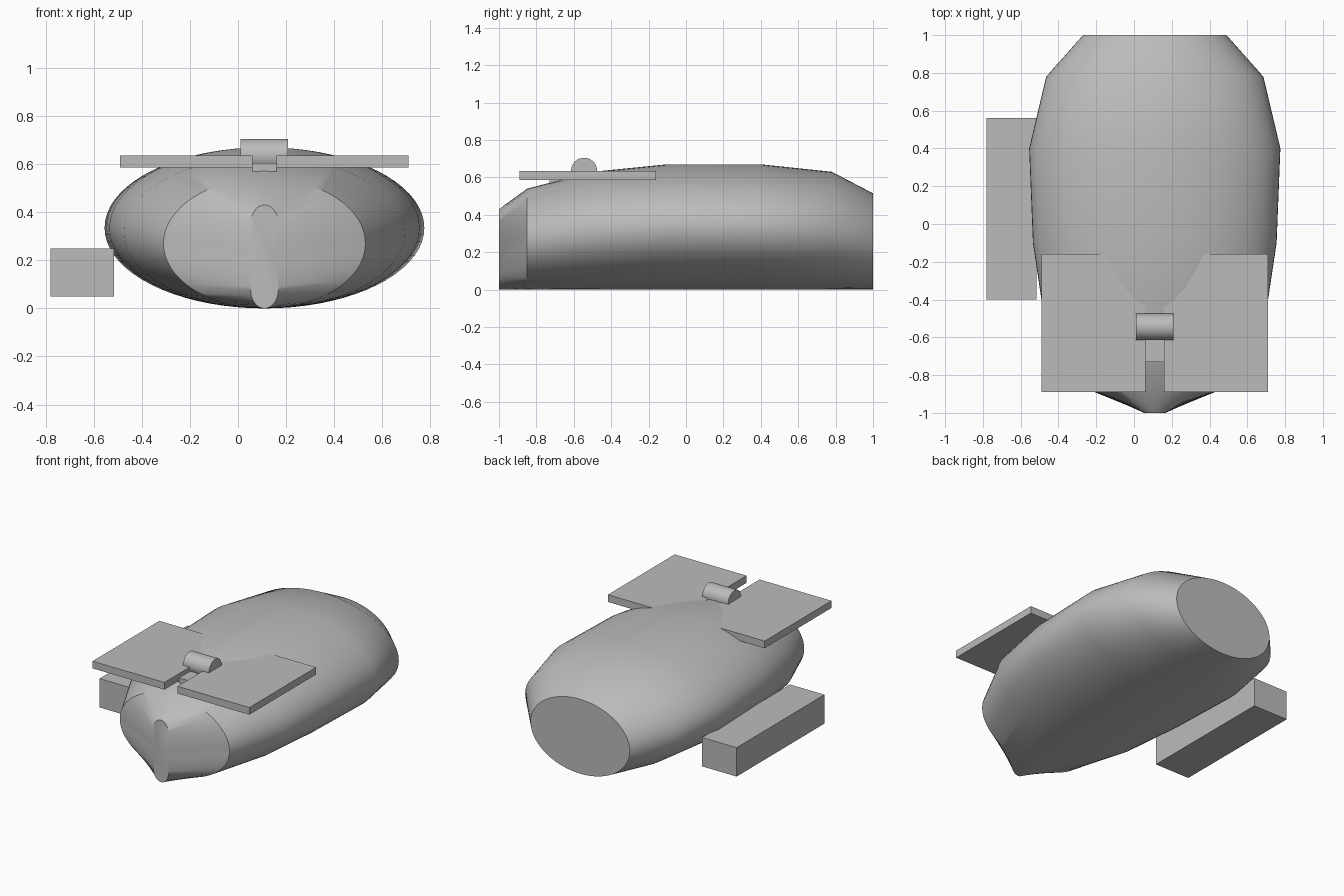
import bpy, bmesh, math

if "Cube" in bpy.data.objects:
    bpy.data.objects.remove(bpy.data.objects["Cube"], do_unlink=True)

grey = bpy.data.materials.new("plain grey")
grey.use_nodes = True
colour = (0.5, 0.5, 0.5, 1)
grey.diffuse_color = colour
grey.node_tree.nodes["Principled BSDF"].inputs["Base Color"].default_value = colour

MID = 0.11  # x of the hull's centre line


def add_object(name, bm, smooth=False):
    bmesh.ops.recalc_face_normals(bm, faces=bm.faces)
    mesh = bpy.data.meshes.new(name)
    bm.to_mesh(mesh)
    bm.free()
    mesh.materials.append(grey)
    ob = bpy.data.objects.new(name, mesh)
    bpy.context.collection.objects.link(ob)
    if smooth:
        bpy.ops.object.select_all(action='DESELECT')
        ob.select_set(True)
        bpy.context.view_layer.objects.active = ob
        bpy.ops.object.shade_smooth_by_angle(angle=math.radians(32))
    return ob


def box(name, x, y, z):
    bm = bmesh.new()
    bmesh.ops.create_cube(bm, size=1)
    for v in bm.verts:
        v.co = [(a + b) / 2 + c * (b - a) for (a, b), c in zip((x, y, z), v.co)]
    return add_object(name, bm)


def loft(name, rings):
    bm = bmesh.new()
    loops = [[bm.verts.new(p) for p in ring] for ring in rings]
    n = len(loops[0])
    for a, b in zip(loops, loops[1:]):
        for i in range(n):
            j = (i + 1) % n
            bm.faces.new((a[i], a[j], b[j], b[i]))
    bm.faces.new(loops[0])
    bm.faces.new(loops[-1])
    return add_object(name, bm, True)


def section(y, half, top, waisted=False):
    ring = []
    for i in range(72):
        t = math.tau * i / 72
        c, s = math.cos(t), math.sin(t)
        pinch = 0.5 + 0.9 * abs(s) if waisted else 1
        ring.append((MID + half * c * pinch, y, top / 2 * (1 + s)))
    return ring


# Hull: elliptical sections resting on the ground, ending in a narrow waisted bow
stations = [(-0.85, 0.42, 0.54), (-0.5, 0.585, 0.63), (-0.1, 0.645, 0.67),
            (0.4, 0.665, 0.67), (0.78, 0.575, 0.63), (1.0, 0.38, 0.515)]
loft("hull", [section(-1.0, 0.07, 0.43, True)] + [section(*s) for s in stations])

# Flat deck plates either side of the centre slot
for name, x in (("deck_plate_right", (-0.49, 0.06)), ("deck_plate_left", (0.16, 0.71))):
    box(name, x, (-0.89, -0.16), (0.585, 0.635))

# Block in the slot and the roller across it
box("slot_block", (0.06, 0.16), (-0.73, -0.5), (0.5, 0.605))
loft("roller", [[(x, -0.545 + 0.07 * math.cos(math.tau * i / 40),
                  0.635 + 0.07 * math.sin(math.tau * i / 40)) for i in range(40)]
                for x in (0.01, 0.208)])

# Long box beside the hull
box("side_box", (-0.78, -0.515), (-0.4, 0.56), (0.05, 0.25))
